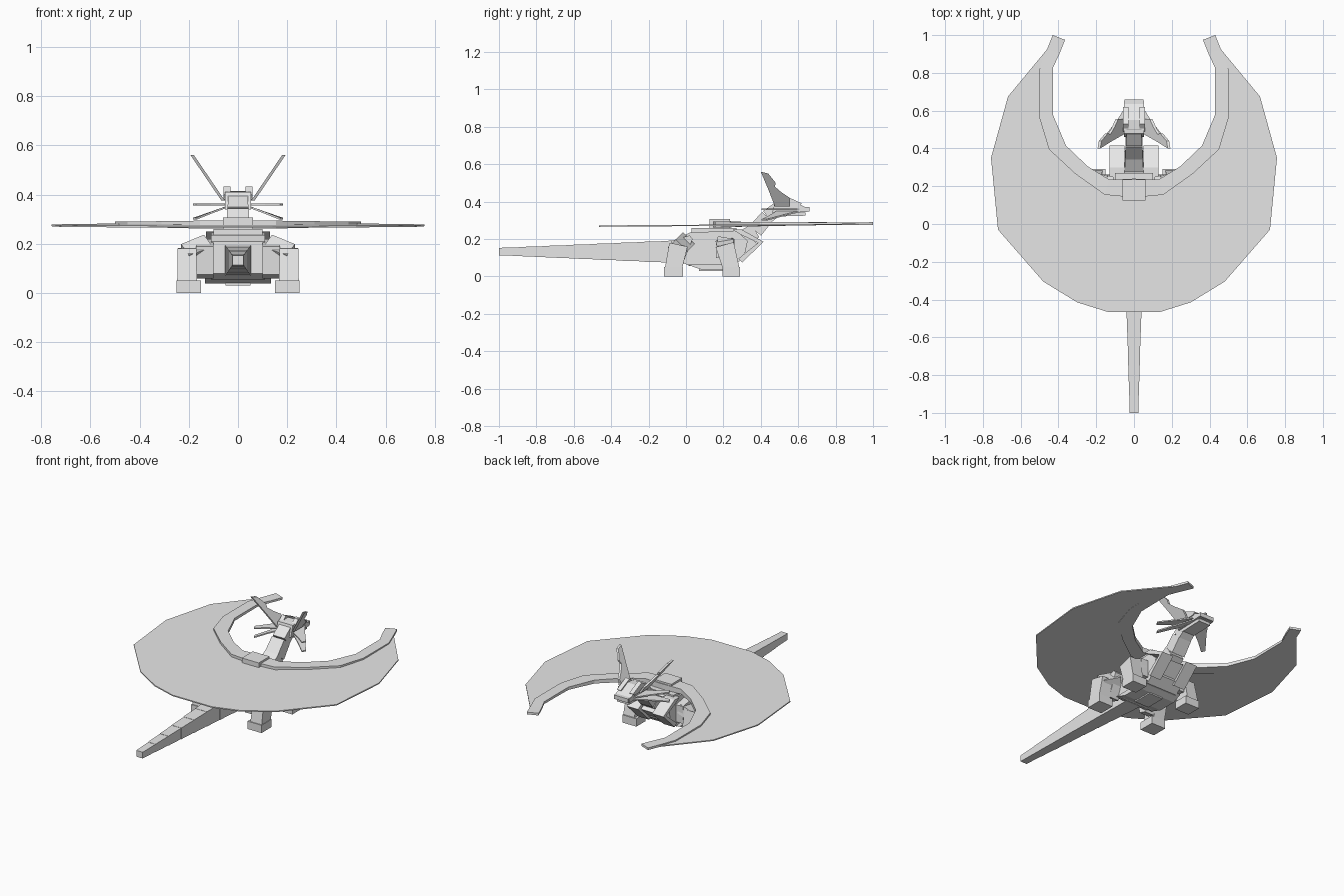
import bpy, bmesh
from mathutils import Vector

cube = bpy.data.objects.get("Cube")
if cube:
    bpy.data.objects.remove(cube)

stone = bpy.data.materials.new("plain grey")
stone.use_nodes = True
GREY = (0.8, 0.8, 0.8, 1)
stone.diffuse_color = GREY
stone.node_tree.nodes["Principled BSDF"].inputs["Base Color"].default_value = GREY


def loft(name, rings, mirror=False):
    """Skin equal-length rings of points and cap both ends."""
    bm = bmesh.new()
    rows = [[bm.verts.new(p) for p in ring] for ring in rings]
    n = len(rows[0])
    for a, b in zip(rows, rows[1:]):
        for i in range(n):
            j = (i + 1) % n
            bm.faces.new((a[i], a[j], b[j], b[i]))
    bm.faces.new(rows[0][::-1])
    bm.faces.new(rows[-1])
    bmesh.ops.recalc_face_normals(bm, faces=bm.faces)
    mesh = bpy.data.meshes.new(name)
    bm.to_mesh(mesh)
    bm.free()
    mesh.materials.append(stone)
    ob = bpy.data.objects.new(name, mesh)
    bpy.context.collection.objects.link(ob)
    if mirror:
        ob.modifiers.new("mirror", "MIRROR")
    return ob


def side_prism(name, profile, x0, x1, mirror=False, lean=0, base=0):
    """Extrude a (y, z) profile along x, leaning outward with height."""
    return loft(name, [[(x + lean * (z - base), y, z) for y, z in profile]
                       for x in (x0, x1)], mirror)


def box(name, x, y, z, mirror=False):
    return side_prism(name, [(y[0], z[0]), (y[1], z[0]), (y[1], z[1]), (y[0], z[1])],
                      x[0], x[1], mirror)


def beam(name, a, b, size_a, size_b, mirror=False):
    """Tapered bar from a to b; sizes are half width and half height."""
    a, b = Vector(a), Vector(b)
    d = (b - a).normalized()
    side = Vector((1, 0, 0))
    side = (side - d * side.dot(d)).normalized()
    up = d.cross(side)
    return loft(name, [[p + side * w * i + up * h * j
                        for i, j in ((-1, -1), (1, -1), (1, 1), (-1, 1))]
                       for p, (w, h) in ((a, size_a), (b, size_b))], mirror)


def wing_z(y):
    return 0.272 + 0.007 * y


# Wing membranes
outline = [(0, -.465), (.14, -.465), (.3, -.415), (.48, -.305), (.72, -.03),
           (.757, .35), (.667, .675), (.46, .925), (.43, 1), (.365, .975),
           (.43, .825), (.43, .58), (.36, .415), (.245, .305), (.13, .235), (0, .235)]
loft("wing_membrane", [[(x, y, wing_z(y) + t) for x, y in outline]
                       for t in (-.003, .004)], True)

# Wing arms along the inner edge: inner point, outer point, half thickness
arm = [((0, .24), (0, .14), .017), ((.13, .235), (.155, .155), .016),
       ((.245, .305), (.31, .265), .013), ((.36, .415), (.45, .395), .011),
       ((.43, .58), (.5, .56), .009), ((.43, .825), (.5, .82), .007),
       ((.395, .9), (.46, .925), .006), ((.365, .975), (.43, 1), .006)]
loft("wing_arm", [[(*p, wing_z(p[1]) + .005 - t), (*q, wing_z(q[1]) + .005 - t),
                   (*q, wing_z(q[1]) + .005 + t), (*p, wing_z(p[1]) + .005 + t)]
                  for p, q, t in arm], True)
box("wing_joint", (-.06, .06), (.125, .235), (.25, .307))

# Body, back ridge and belly
side_prism("body", [(-.03, .08), (.02, .055), (.25, .055), (.31, .1), (.33, .19),
                    (.27, .245), (.02, .235), (-.03, .21)], -.11, .11)
box("back_plate", (-.1, .1), (.03, .27), (.23, .26))
side_prism("belly_plate", [(0, .065), (.08, .038), (.2, .038), (.26, .065)], -.135, .135)
box("belly_ridge", (-.05, .05), (.07, .2), (.03, .05))

# Angled chest plates either side of the neck
side_prism("chest_plate", [(.25, .25), (.3, .25), (.415, .185), (.3, .075),
                           (.28, .095), (.385, .18), (.29, .225)], .05, .13, True)
side_prism("breast", [(.27, .22), (.35, .2), (.385, .175), (.29, .09)], -.05, .05)

# Tail of overlapping tapering segments
count = 8
for i in range(count):
    y0, y1 = -.125 * i + .005, -.125 * (i + 1)
    f = i / (count - 1)
    w, h, z = .053 - .027 * f, .062 - .038 * f, .132 + .001 * f
    beam("tail_segment_%d" % (i + 1), (0, y0, z), (0, y1, z),
         (w, h), (w - .003, h - .004))

# Hind legs
side_prism("hind_thigh", [(-.07, .075), (-.02, .06), (.035, .2), (.02, .22), (-.08, .19)],
           .1, .17, True)
beam("hind_haunch", (.12, -.01, .18), (.215, -.045, .145), (.04, .045), (.035, .045), True)
beam("hind_shin", (.207, -.04, .17), (.207, -.068, .04), (.038, .05), (.04, .045), True)
box("hind_foot", (.15, .25), (-.118, -.016), (0, .05), True)

# Forelegs
side_prism("fore_shoulder", [(.16, .1), (.26, .09), (.26, .2), (.17, .215)], .1, .16, True)
beam("fore_upper", (.13, .21, .17), (.215, .215, .14), (.03, .048), (.03, .045), True)
beam("fore_shin", (.207, .207, .17), (.207, .243, .04), (.036, .05), (.04, .043), True)
box("fore_foot", (.15, .25), (.195, .29), (0, .05), True)

# Neck in three stepped blocks
neck = [(.27, .18), (.37, .245), (.435, .32), (.52, .385)]
for i, (a, b) in enumerate(zip(neck, neck[1:])):
    beam("neck_block_%d" % (i + 1), (0, *a), (0, *b),
         (.05 - .004 * i, .045 - .004 * i), (.048 - .004 * i, .04 - .003 * i))

# Head, jaw and brow
side_prism("head", [(.46, .34), (.65, .345), (.65, .365), (.61, .385), (.55, .415),
                    (.48, .41)], -.053, .053)
side_prism("jaw", [(.47, .32), (.64, .325), (.64, .343), (.47, .345)], -.042, .042)
box("snout", (-.05, .05), (.58, .66), (.347, .372))
side_prism("brow", [(.49, .4), (.53, .432), (.62, .39), (.6, .375), (.5, .38)],
           .03, .058, True)

# Swept horns
side_prism("horn", [(.4, .56), (.44, .55), (.48, .5), (.475, .48), (.51, .45),
                    (.555, .42), (.555, .375), (.475, .375), (.44, .465)],
           .053, .067, True, lean=.68, base=.375)

# Cheek frills: one level, one drooping
for name, tip_z, root_z in (("cheek_frill", .36, .36), ("lower_frill", .302, .35)):
    plan = [(.045, .62, root_z), (.09, .55, (root_z * 2 + tip_z) / 3),
            (.182, .43, tip_z), (.17, .405, tip_z), (.11, .45, (root_z + tip_z) / 2),
            (.045, .49, root_z)]
    loft(name, [[(x, y, z + t) for x, y, z in plan] for t in (-.004, .004)], True)
